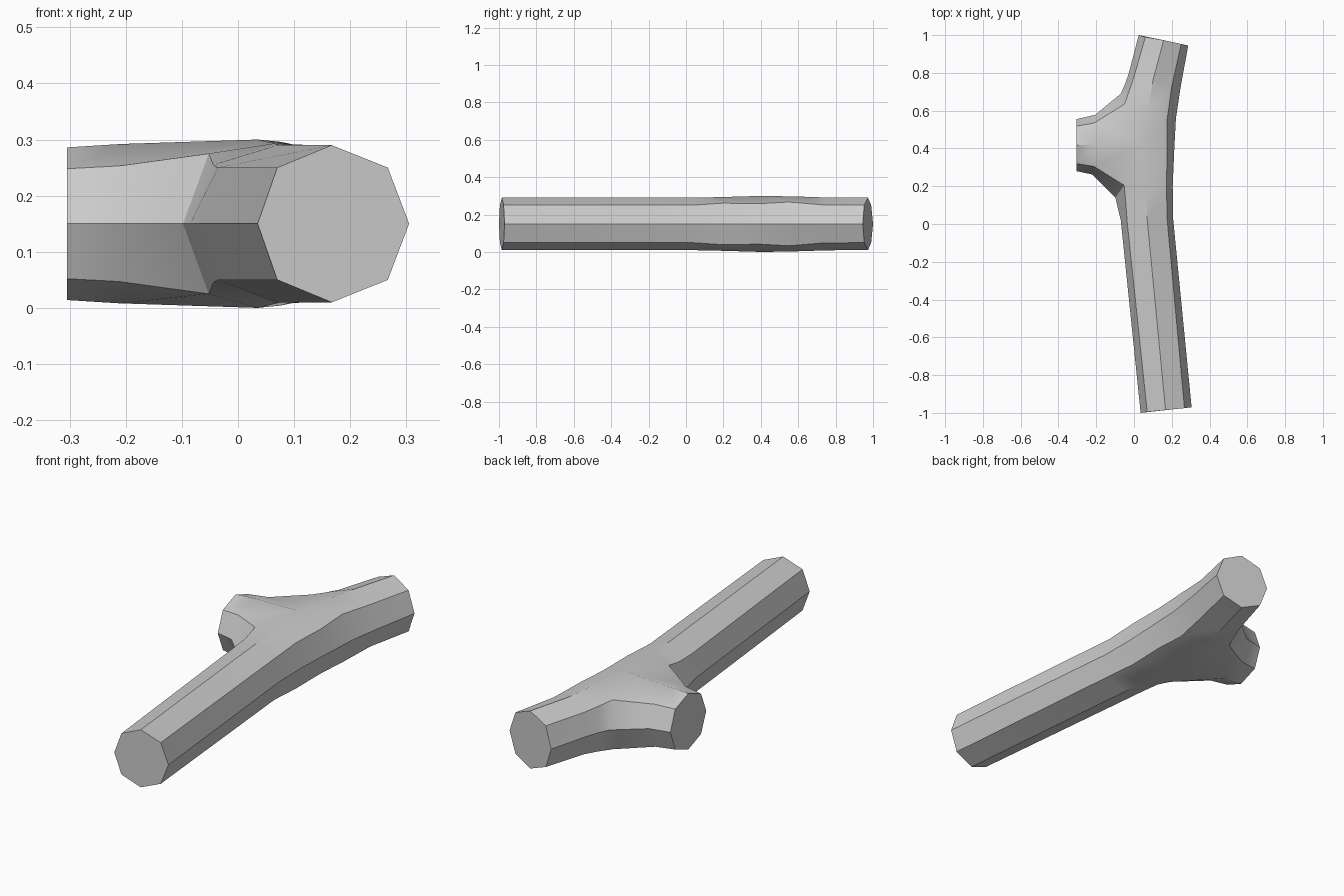
import bpy, bmesh

bm = bmesh.new()

# Shared ridge points (x, y, z) along the top of each arm, meeting at the centre
A, A2, A3 = (0.167, -0.985, 0.29), (0.07, 0.02, 0.29), (0.065, 0.17, 0.293)
C = (0.035, 0.41, 0.30)
B, B2, B3 = (0.157, 0.973, 0.29), (0.10, 0.76, 0.291), (0.075, 0.61, 0.296)
S, S2 = (-0.305, 0.418, 0.286), (-0.21, 0.42, 0.292)

# Each station: ridge point, shoulder (x, y, z), side edge (x, y)
outer = [
    (A, (0.267, -0.975, 0.25), (0.305, -0.97)),
    (A2, (0.175, 0.03, 0.25), (0.207, 0.03)),
    (A3, (0.172, 0.2, 0.261), (0.205, 0.2)),
    (C, (0.175, 0.39, 0.258), (0.213, 0.39)),
    (B3, (0.175, 0.55, 0.267), (0.222, 0.56)),
    (B2, (0.20, 0.73, 0.252), (0.246, 0.72)),
    (B, (0.25, 0.953, 0.25), (0.287, 0.945)),
]
near_fork = [
    (A, (0.070, -0.995, 0.25), (0.035, -1.0)),
    (A2, (-0.036, 0.01, 0.25), (-0.07, 0.02)),
    (A3, (-0.044, 0.12, 0.255), (-0.085, 0.08)),
    (C, (-0.052, 0.205, 0.275), (-0.098, 0.14)),
    (S2, (-0.212, 0.305, 0.253), (-0.22, 0.262)),
    (S, (-0.305, 0.32, 0.248), (-0.305, 0.28)),
]
far_fork = [
    (B, (0.06, 0.99, 0.25), (0.025, 1.0)),
    (B2, (0.0, 0.78, 0.252), (-0.03, 0.79)),
    (B3, (-0.025, 0.705, 0.26), (-0.05, 0.735)),
    (C, (-0.05, 0.635, 0.27), (-0.07, 0.69)),
    (S2, (-0.21, 0.535, 0.253), (-0.205, 0.578)),
    (S, (-0.305, 0.518, 0.248), (-0.305, 0.555)),
]


def half_tube(stations):
    """Skin a half octagon, mirrored about mid height, along the stations."""
    rows = []
    for ridge, shoulder, side in stations:
        upper = [ridge, shoulder]
        lower = [(x, y, 0.30 - z) for x, y, z in reversed(upper)]
        rows.append([bm.verts.new(p) for p in upper + [(*side, 0.15)] + lower])
    for r0, r1 in zip(rows, rows[1:]):
        for i in range(4):
            bm.faces.new((r0[i], r0[i + 1], r1[i + 1], r1[i]))


# Three half tubes welded along their ridges, then end caps
for strip in (outer, near_fork, far_fork):
    half_tube(strip)
bmesh.ops.remove_doubles(bm, verts=bm.verts, dist=0.0005)
bmesh.ops.holes_fill(bm, edges=[e for e in bm.edges if e.is_boundary], sides=8)
bmesh.ops.recalc_face_normals(bm, faces=bm.faces)

mesh = bpy.data.meshes.new("forked_log")
bm.to_mesh(mesh)
bm.free()
log = bpy.data.objects.new("forked_log", mesh)
bpy.context.collection.objects.link(log)

# Smooth the fork, keep the octagon edges crisp
bpy.context.view_layer.objects.active = log
log.select_set(True)
bpy.ops.object.shade_smooth_by_angle(angle=0.52)
